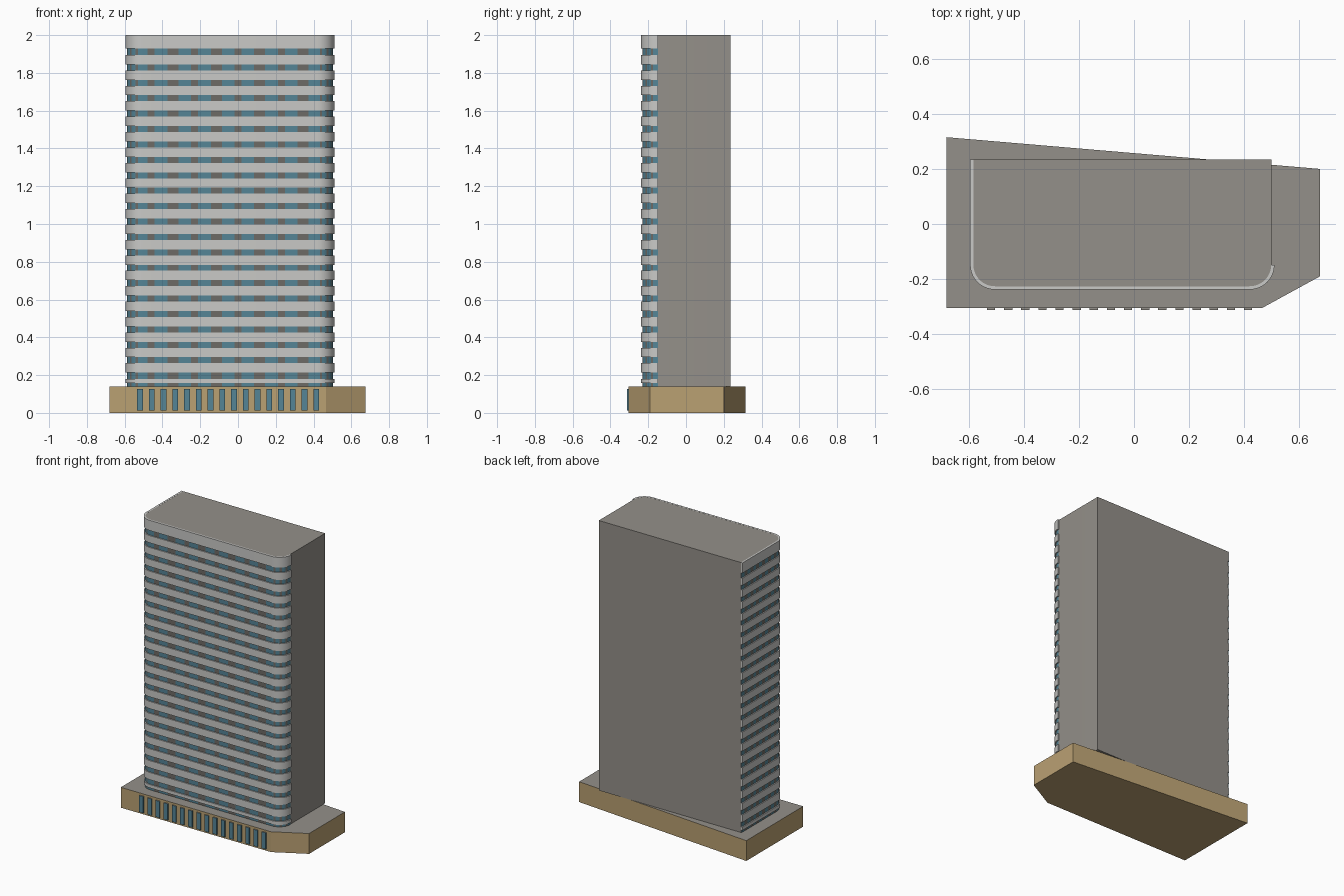
import bpy, bmesh, math

cube = bpy.data.objects.get("Cube")
if cube:
    bpy.data.objects.remove(cube, do_unlink=True)


def material(name, srgb):
    col = [((c + 0.055) / 1.055) ** 2.4 for c in srgb] + [1.0]
    m = bpy.data.materials.new(name)
    m.use_nodes = True
    m.diffuse_color = col
    node = next(n for n in m.node_tree.nodes if n.type == 'BSDF_PRINCIPLED')
    node.inputs["Base Color"].default_value = col
    return m


GREY = material("warm grey wall", (0.58, 0.565, 0.54))
WHITE = material("pale band", (0.79, 0.79, 0.78))
TEAL = material("teal glass", (0.33, 0.52, 0.59))
DARK = material("dark grey panel", (0.43, 0.42, 0.40))
TAN = material("tan stone", (0.73, 0.63, 0.45))

BACK, CORNER_Y, RADIUS = 0.235, -0.148, 0.08
LEFT_C, RIGHT_C = -0.505, 0.42      # centres of the two rounded corners
BASE_TOP, TOP = 0.14, 2.0


def add_prism(bm, outline, z0, z1):
    """Extrude a counter-clockwise outline between two heights."""
    low = [bm.verts.new((x, y, z0)) for x, y in outline]
    high = [bm.verts.new((x, y, z1)) for x, y in outline]
    bm.faces.new(low[::-1])
    bm.faces.new(high)
    n = len(outline)
    for i in range(n):
        j = (i + 1) % n
        bm.faces.new((low[i], low[j], high[j], high[i]))


def finish(name, bm, mats, rule=None, smooth=False):
    bm.normal_update()
    if rule:
        for f in bm.faces:
            f.material_index = rule(f)
    me = bpy.data.meshes.new(name)
    bm.to_mesh(me)
    bm.free()
    for m in mats:
        me.materials.append(m)
    ob = bpy.data.objects.new(name, me)
    bpy.context.scene.collection.objects.link(ob)
    if smooth:
        bpy.ops.object.select_all(action='DESELECT')
        ob.select_set(True)
        bpy.context.view_layer.objects.active = ob
        bpy.ops.object.shade_smooth_by_angle(angle=math.radians(30))
    return ob


def arc(cx, start, r, steps=10):
    return [(cx + r * math.cos(start + math.pi / 2 * i / steps),
             CORNER_Y + r * math.sin(start + math.pi / 2 * i / steps))
            for i in range(steps + 1)]


def facade(d):
    """Curved facade line from the back of the -x side round to the +x corner."""
    r = RADIUS + d
    return ([(LEFT_C - r, BACK)] + arc(LEFT_C, math.pi, r)
            + arc(RIGHT_C, 1.5 * math.pi, r))


# Podium: tan sides, grey roof
bm = bmesh.new()
add_prism(bm, [(-0.68, -0.305), (0.465, -0.305), (0.675, -0.19),
               (0.675, 0.2), (-0.68, 0.315)], 0, BASE_TOP)
finish("podium", bm, [TAN, GREY], lambda f: int(f.normal.z > 0.5))

# Podium windows: shallow projecting bays
bm = bmesh.new()
for i in range(16):
    x = -0.534 + 0.0622 * i
    add_prism(bm, [(x, -0.313), (x + 0.03, -0.313),
                   (x + 0.03, -0.304), (x, -0.304)], 0.012, 0.126)
finish("podium_windows", bm, [TEAL, GREY], lambda f: int(f.normal.z > 0.5))

# Tower core with blank back and +x walls
bm = bmesh.new()
add_prism(bm, facade(0) + [(RIGHT_C + RADIUS, BACK)], BASE_TOP, TOP)
finish("tower_core", bm, [GREY], smooth=True)

# Glazing skin: glass and panels alternate along the facade line
D = 0.003
segments = []
side_x, front_y = LEFT_C - RADIUS - D, CORNER_Y - RADIUS - D
n = 12
ys = [BACK + (CORNER_Y - BACK) * i / n for i in range(n + 1)]
segments += [((side_x, ys[i]), (side_x, ys[i + 1]), i % 2) for i in range(n)]
left = arc(LEFT_C, math.pi, RADIUS + D)
segments += [(left[i], left[i + 1], int(i % 3 == 1)) for i in range(10)]
cursor = LEFT_C
for i in range(9):
    centre, half = -0.46 + 0.115 * i, (0.029 if i % 2 else 0.018)
    a, b = max(centre - half, LEFT_C), min(centre + half, RIGHT_C)
    if a < RIGHT_C:
        segments.append(((cursor, front_y), (a, front_y), 0))
        segments.append(((a, front_y), (b, front_y), 1))
        cursor = b
if cursor < RIGHT_C:
    segments.append(((cursor, front_y), (RIGHT_C, front_y), 0))
right = arc(RIGHT_C, 1.5 * math.pi, RADIUS + D)
segments += [(right[i], right[i + 1], int(i % 3 == 1)) for i in range(10)]

bm = bmesh.new()
for p, q, kind in segments:
    f = bm.faces.new([bm.verts.new(v) for v in
                      ((*p, BASE_TOP), (*q, BASE_TOP), (*q, 1.94), (*p, 1.94))])
    f.material_index = kind
finish("glazing", bm, [TEAL, DARK])

# Floor bands wrapping the facade, with a thin lowest band and a tall parapet
ring = facade(0.01) + facade(-0.002)[::-1]
bm = bmesh.new()
levels = [(0.238 + 0.0816 * i - 0.025, 0.238 + 0.0816 * i + 0.025)
          for i in range(21)]
for z0, z1 in [(0.157, 0.18)] + levels + [(1.93, TOP + 0.0005)]:
    add_prism(bm, ring, z0, z1)
finish("floor_bands", bm, [WHITE], smooth=True)
